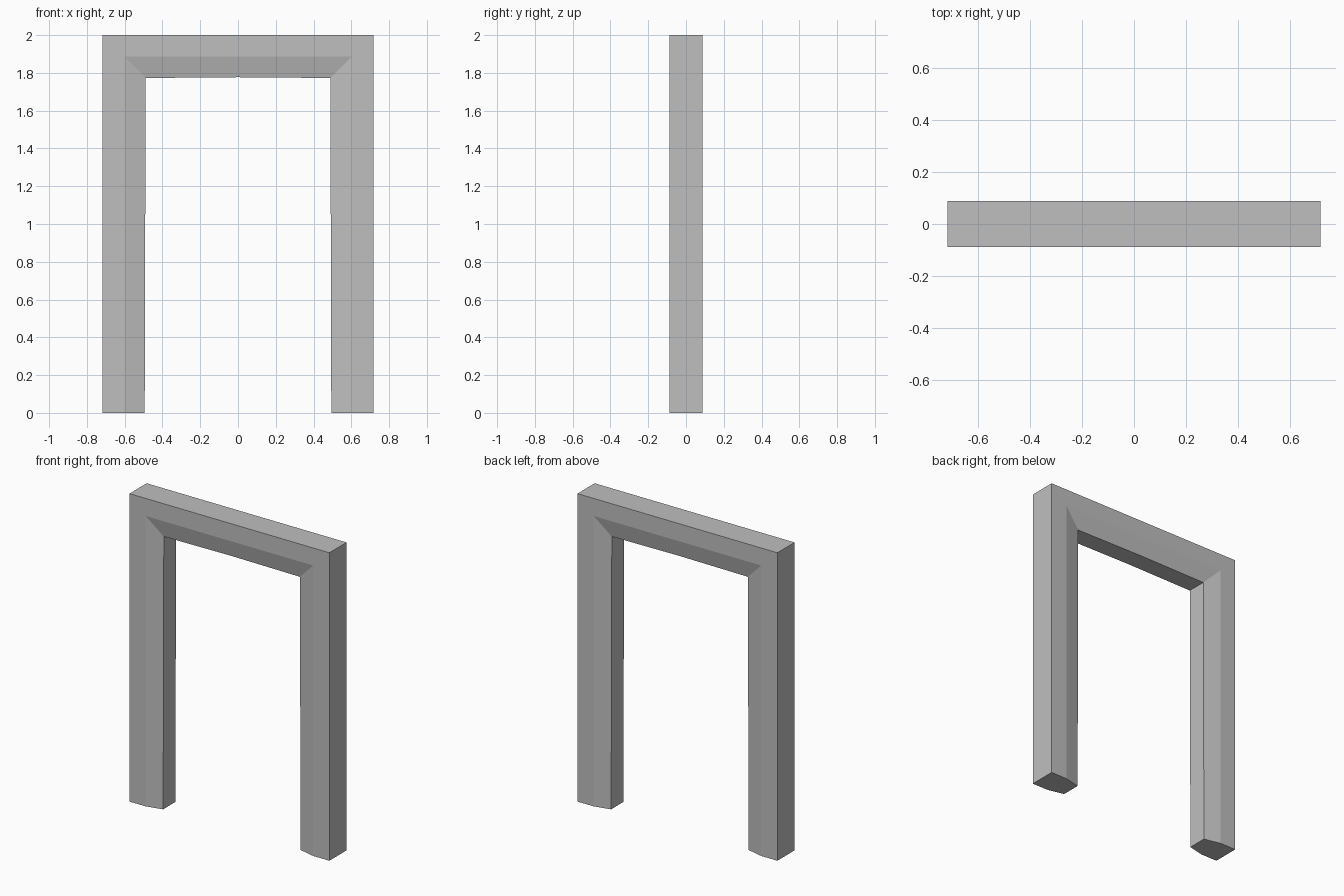
import bpy
import bmesh

cube = bpy.data.objects.get("Cube")
if cube:
    bpy.data.objects.remove(cube, do_unlink=True)

# Plain grey material
grey = bpy.data.materials.new("light_grey")
grey.use_nodes = True
colour = (0.52, 0.52, 0.52, 1)
grey.diffuse_color = colour
grey.node_tree.nodes["Principled BSDF"].inputs["Base Color"].default_value = colour

# Frame outlines from foot to corner to lintel centre: (x, z) on the left half
outer = [(0.718, 0), (0.718, 2), (0, 2)]
crease = [(0.602, 0), (0.602, 1.886), (0, 1.886)]
inner = [(0.494, 0), (0.489, 1.773), (0, 1.777)]
DEPTH, INNER_DEPTH = 0.088, 0.063


def full_arch(half):
    """Mirror a half outline into the whole arch."""
    return half + [(-x, z) for x, z in reversed(half[:-1])]


# Cross-section: flat outer band, then a chamfer towards the opening, both sides
section = [(outer, -DEPTH), (crease, -DEPTH), (inner, -INNER_DEPTH),
           (inner, INNER_DEPTH), (crease, DEPTH), (outer, DEPTH)]

# Sweep the section through mitred corners and cap both feet
bm = bmesh.new()
rails = [[bm.verts.new((x, y, z)) for x, z in full_arch(half)] for half, y in section]
for i, rail in enumerate(rails):
    other = rails[(i + 1) % len(rails)]
    for j in range(len(rail) - 1):
        bm.faces.new((rail[j], rail[j + 1], other[j + 1], other[j]))
for end in (0, -1):
    bm.faces.new([rail[end] for rail in rails])
bmesh.ops.recalc_face_normals(bm, faces=bm.faces)

mesh = bpy.data.meshes.new("door_frame")
bm.to_mesh(mesh)
bm.free()
mesh.materials.append(grey)
frame = bpy.data.objects.new("door_frame", mesh)
bpy.context.collection.objects.link(frame)
